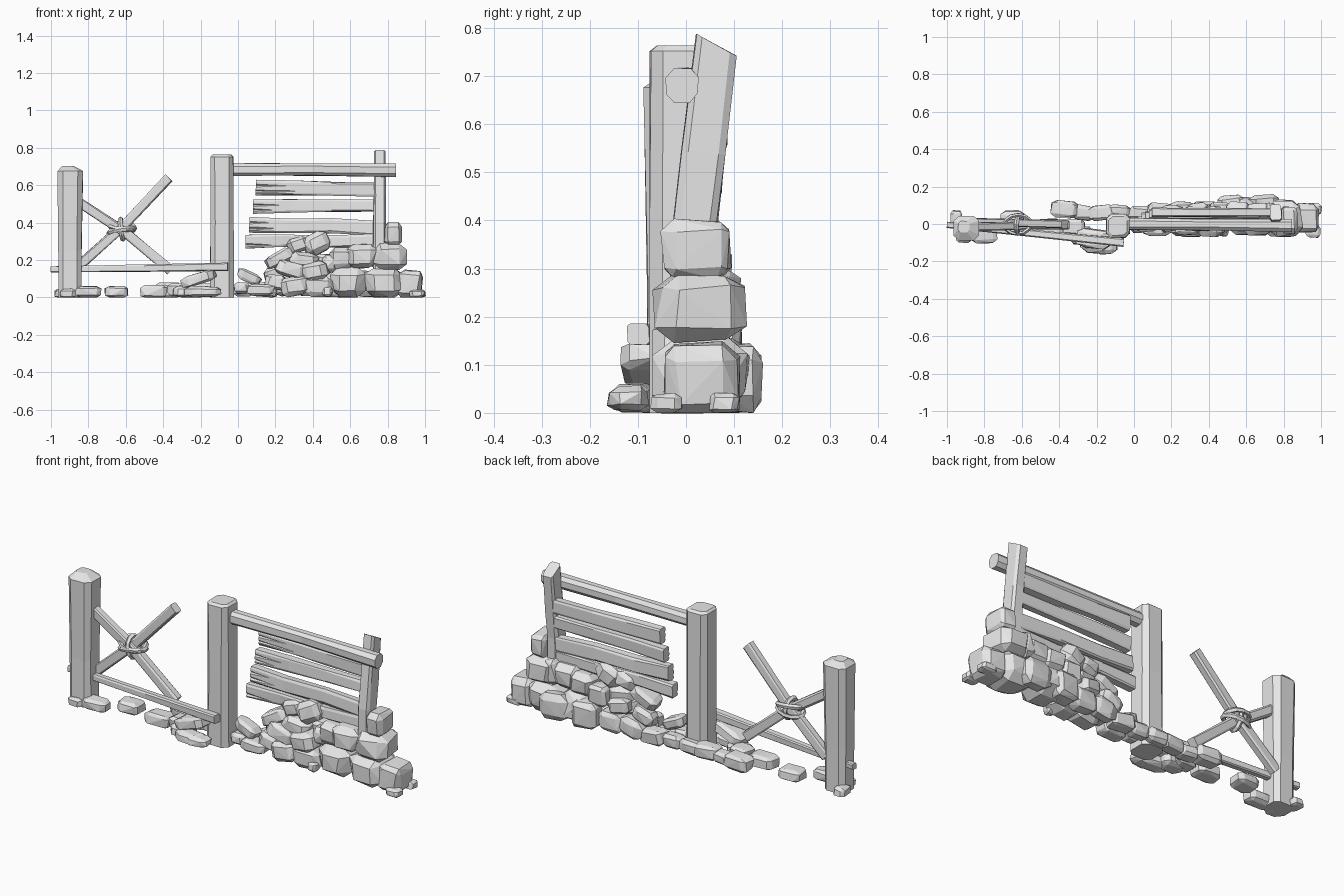
import bpy
import bmesh
import math
import random
from mathutils import Vector, Matrix

random.seed(7)
cube = bpy.data.objects.get("Cube")
if cube:
    bpy.data.objects.remove(cube, do_unlink=True)

# One plain grey for all wood and stone
GREY = (0.8, 0.8, 0.8, 1.0)
grey = bpy.data.materials.new("plain grey")
grey.use_nodes = True
grey.diffuse_color = GREY
for node in grey.node_tree.nodes:
    if node.type == 'BSDF_PRINCIPLED':
        node.inputs["Base Color"].default_value = GREY


def finish(bm, name):
    """Turn a bmesh into a flat shaded grey object."""
    bmesh.ops.recalc_face_normals(bm, faces=bm.faces)
    mesh = bpy.data.meshes.new(name)
    bm.to_mesh(mesh)
    bm.free()
    mesh.materials.append(grey)
    obj = bpy.data.objects.new(name, mesh)
    bpy.context.scene.collection.objects.link(obj)
    return obj


def jitter(amount):
    return random.uniform(-amount, amount)


def beam(name, path, width, depth, chamfer=0.15, rough=0.002, slope=0):
    """Chamfered timber swept along path points (x, y, z, scale)."""
    bm = bmesh.new()
    along = (Vector(path[-1][:3]) - Vector(path[0][:3])).normalized()
    side = along.cross(Vector((0, 1, 0))).normalized()
    out = side.cross(along)
    c = 0.5 - chamfer
    section = [(-c, -0.5), (c, -0.5), (0.5, -c), (0.5, c),
               (c, 0.5), (-c, 0.5), (-0.5, c), (-0.5, -c)]
    rings = []
    for *point, scale in path:
        ring = []
        for u, v in section:
            offset = side * (u * width * scale) + out * (v * depth * scale)
            offset += side * jitter(rough) + out * jitter(rough)
            if point == list(path[-1][:3]):
                offset += along * (slope * v)
            ring.append(bm.verts.new(Vector(point) + offset))
        rings.append(ring)
    count = len(section)
    for low, high in zip(rings, rings[1:]):
        for i in range(count):
            j = (i + 1) % count
            bm.faces.new((low[i], low[j], high[j], high[i]))
    bm.faces.new(rings[0])
    bm.faces.new(rings[-1])
    return finish(bm, name)


def crack(timber, start, direction, length, radius):
    """Cut a tapering split into a timber."""
    bm = bmesh.new()
    bmesh.ops.create_cone(bm, segments=4, radius1=radius, radius2=0.001,
                          depth=length, cap_ends=True)
    direction = Vector(direction)
    bm.transform(Matrix.Translation(Vector(start) + direction * length * 0.45)
                 @ direction.to_track_quat('Z', 'Y').to_matrix().to_4x4())
    cutter = finish(bm, "crack_cutter")
    cutter.hide_render = True
    cut = timber.modifiers.new("crack", 'BOOLEAN')
    cut.operation = 'DIFFERENCE'
    cut.object = cutter
    bpy.context.view_layer.objects.active = timber
    bpy.ops.object.modifier_apply(modifier=cut.name)
    bpy.data.objects.remove(cutter, do_unlink=True)


def stone(name, x, y, z, w, d, h, tilt=0):
    """Chipped block given by centre and size in hundredths."""
    bm = bmesh.new()
    bmesh.ops.create_cube(bm, size=1)
    bmesh.ops.bevel(bm, geom=bm.edges[:], offset=random.uniform(0.16, 0.25),
                    segments=1, affect='EDGES')
    for v in bm.verts:
        v.co += Vector((jitter(0.05), jitter(0.05), jitter(0.04)))
    bmesh.ops.delete(bm, geom=bm.faces[:], context='FACES_ONLY')
    hull = bmesh.ops.convex_hull(bm, input=bm.verts[:])
    spare = [v for v in hull["geom_interior"] if isinstance(v, bmesh.types.BMVert)]
    bmesh.ops.delete(bm, geom=spare, context='VERTS')
    bm.transform(Matrix.Translation((x / 100, y / 100, z / 100))
                 @ Matrix.Rotation(math.radians(tilt), 4, 'Y')
                 @ Matrix.Rotation(jitter(0.12), 4, 'Z')
                 @ Matrix.Diagonal((w / 100, d / 100, h / 100, 1)))
    for v in bm.verts:
        v.co.z = max(v.co.z, 0)
    return finish(bm, name)


def stones(name, rows):
    for number, row in enumerate(rows, 1):
        stone(f"{name}_{number}", *row)


# Upright posts
left_post = beam("left_post", [(-0.898, -0.022, 0, 0.9), (-0.898, -0.022, 0.25, 0.9),
                 (-0.897, -0.022, 0.675, 1), (-0.91, -0.015, 0.703, 0.45)],
                 0.136, 0.13, 0.2)
beam("middle_post", [(-0.086, -0.01, 0, 1), (-0.086, -0.01, 0.4, 0.97),
     (-0.086, -0.01, 0.752, 0.97), (-0.086, -0.01, 0.763, 0.75)], 0.128, 0.132, 0.2)
beam("right_post", [(0.755, 0.02, 0.1, 1), (0.757, 0.02, 0.4, 1), (0.759, 0.035, 0.54, 1),
     (0.757, 0.063, 0.765, 0.93)], 0.067, 0.09, slope=-0.04)
crack(left_post, (-0.895, -0.086, 0.69), (0, 0, -1), 0.15, 0.013)

# Rails
beam("top_rail", [(-0.04, 0, 0.683, 0.95), (0.4, -0.003, 0.684, 0.92),
     (0.845, -0.008, 0.68, 1)], 0.07, 0.066, 0.25)
beam("lower_rail", [(-1, -0.005, 0.15, 0.7), (-0.5, -0.055, 0.157, 0.85),
     (-0.055, -0.1, 0.163, 1)], 0.045, 0.045)

# Crossed brace with rope lashing
beam("falling_brace", [(-0.85, -0.015, 0.51, 1), (-0.6, -0.01, 0.345, 0.95),
     (-0.36, -0.005, 0.145, 1)], 0.052, 0.045)
beam("rising_brace", [(-0.85, 0.01, 0.17, 1), (-0.6, 0.005, 0.395, 0.95),
     (-0.37, 0, 0.64, 1)], 0.052, 0.045)


def rope(name, radius, squash, pitch, yaw, lift):
    """Low sided rope loop around the brace crossing."""
    bm = bmesh.new()
    around, thick, sides = 12, 0.013, 5
    grid = []
    for i in range(around):
        a = math.tau * i / around
        ring = []
        for k in range(sides):
            b = math.tau * k / sides
            r = radius + thick * math.cos(b)
            ring.append(bm.verts.new((r * math.cos(a), r * squash * math.sin(a),
                                      thick * math.sin(b))))
        grid.append(ring)
    for i in range(around):
        p, q = grid[i], grid[(i + 1) % around]
        for k in range(sides):
            m = (k + 1) % sides
            bm.faces.new((p[k], q[k], q[m], p[m]))
    bm.transform(Matrix.Translation((-0.622, -0.002, 0.365 + lift))
                 @ Matrix.Rotation(yaw, 4, 'Y') @ Matrix.Rotation(pitch, 4, 'X'))
    finish(bm, name)


rope("rope_upper", 0.07, 0.75, 0.3, 0.1, 0.015)
rope("rope_lower", 0.07, 0.75, -0.2, -0.15, -0.01)
rope("rope_upright", 0.055, 0.8, 0.1, 1.45, 0)

# Split boards leaning with the right post
for number, (left, y, z_left, z_right, height) in enumerate([
        (0.095, 0.062, 0.588, 0.578, 0.08), (0.08, 0.052, 0.485, 0.49, 0.072),
        (0.06, 0.042, 0.39, 0.368, 0.085), (0.04, 0.036, 0.297, 0.305, 0.07)], 1):
    middle = (z_left + z_right) / 2
    plank = beam(f"board_{number}", [
        (left, y, z_left, 1), (left + 0.2, y, middle + jitter(0.004), 0.95),
        (0.5, y, middle + jitter(0.004), 0.9), (0.735, y, z_right, 0.92)],
        height, 0.05, 0.13, 0.003)
    for shift in (-0.25, 0.12):
        crack(plank, (left, y - 0.026, z_left + height * shift), (1, 0.01, 0),
              random.uniform(0.12, 0.25), 0.01)

# Stones: x, y, z centre, width, depth, height, tilt
stones("wall_stone", [
    (59, 4, 8, 18, 19, 16), (78, 3, 8, 20, 19, 16), (92, 3, 7, 13, 16, 15, 6),
    (96, -4, 2, 8, 6, 4), (96, 8, 2, 8, 6, 4), (56, 4, 21, 14, 15, 11),
    (66, 2, 22, 15, 17, 13), (81, 3, 22, 17, 18, 14), (83, 2, 34, 9, 14, 12),
    (73, 5, 23, 7, 12, 13, 20), (52, 10, 7, 14, 10, 14), (70, 11, 7, 16, 9, 14)])
stones("pile_stone", [
    (42, 3, 29, 14, 12, 11, -28), (32, 3, 28, 11, 10, 8, -18),
    (22, 2, 21, 14, 11, 7, -28), (35, 2, 20, 15, 12, 8, 5),
    (28, 0, 15, 15, 12, 8, 18), (41, -1, 14, 14, 12, 10, -10),
    (6, 0, 11, 13, 8, 6, 25), (12, -2, 4, 14, 9, 6), (20, 0, 8, 11, 9, 8, 10),
    (43, 0, 6, 15, 12, 11), (30, -1, 6, 14, 11, 10, -10), (2, -1, 5, 8, 7, 6),
    (48, -4, 3, 5, 5, 5), (49, 3, 18, 8, 11, 9)])
stones("back_stone", [
    (14, 7, 4, 14, 8, 8, 8), (26, 8, 6, 13, 8, 10, -12), (38, 8, 6, 14, 8, 10),
    (20, 6, 13, 12, 8, 8, -20), (34, 7, 15, 12, 8, 8, 12), (46, 7, 18, 11, 9, 10),
    (3, 6, 4, 12, 7, 7), (-8, 7, 4, 13, 6, 7), (-17, 6, 4, 14, 8, 7)])
stones("fallen_stone", [
    (-45, -2, 3, 14, 9, 7), (-37, 8, 4, 14, 9, 8), (-32, -2, 4, 11, 9, 7),
    (-21, -8, 10, 18, 10, 6, -18), (-20, -11, 3, 18, 9, 6), (-28, -6, 3, 13, 10, 6),
    (-15, -12, 3, 11, 8, 5), (-27, 6, 3, 12, 8, 6), (-80, -6, 3, 14, 8, 6),
    (-65, 2, 3, 12, 10, 6), (-95, 3, 2, 6, 8, 5), (-91, -7, 2, 8, 6, 5)])
